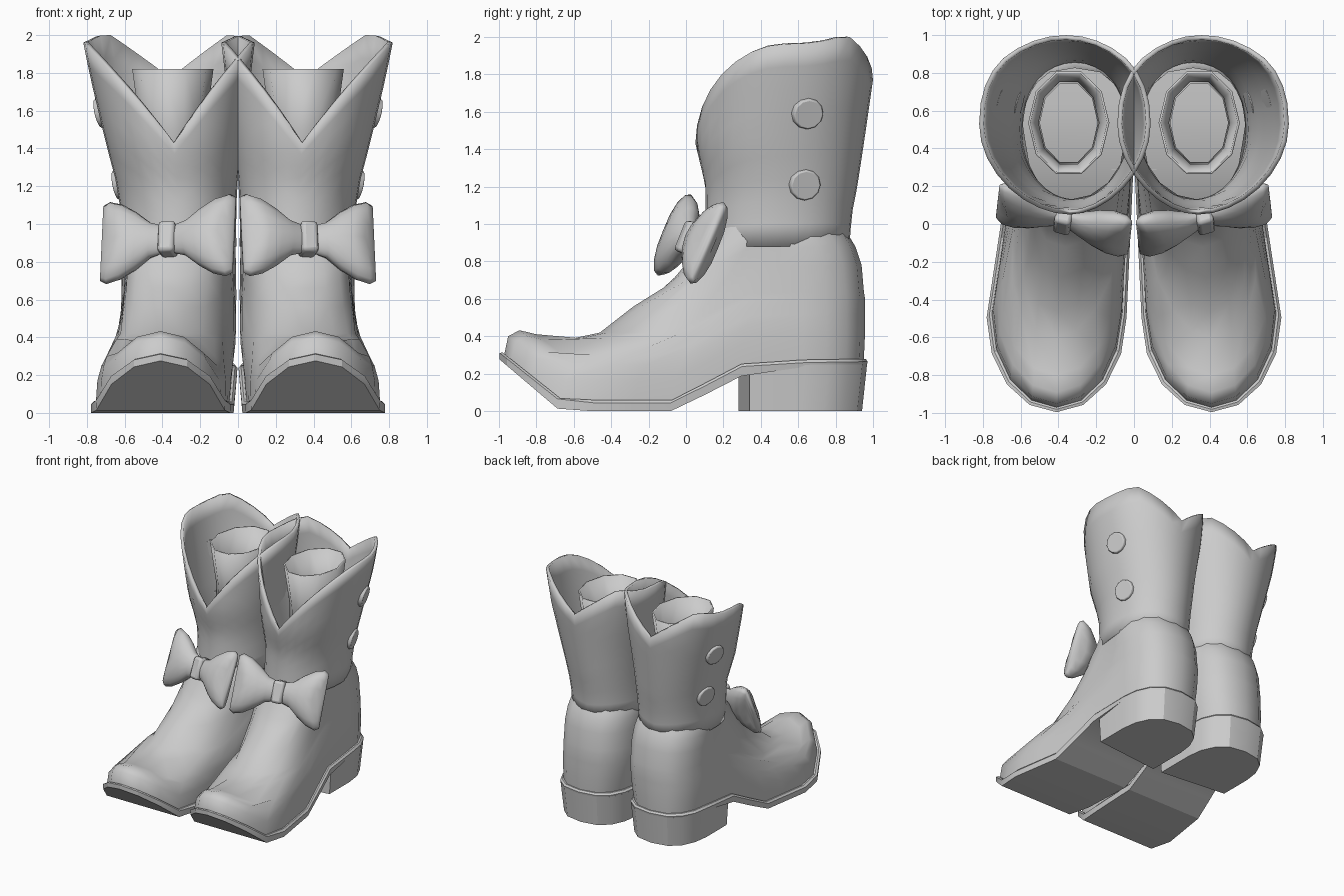
import bpy, bmesh, math
from mathutils import Matrix, Vector

cube = bpy.data.objects.get("Cube")
if cube:
    bpy.data.objects.remove(cube, do_unlink=True)

grey = bpy.data.materials.new("plain grey")
grey.use_nodes = True
COLOUR = (0.6, 0.6, 0.6, 1)
grey.diffuse_color = COLOUR
grey.node_tree.nodes["Principled BSDF"].inputs["Base Color"].default_value = COLOUR


def interp(keys, t):
    """Piecewise linear lookup; each key is (t, value, ...)."""
    if t <= keys[0][0]:
        return keys[0][1:]
    for a, b in zip(keys, keys[1:]):
        if t <= b[0]:
            f = (t - a[0]) / (b[0] - a[0])
            return tuple(p + (q - p) * f for p, q in zip(a[1:], b[1:]))
    return keys[-1][1:]


def finish(name, bm, angle=40, shell=0, bevel=0):
    """Turn the bmesh into an object, mirrored to make the pair."""
    bmesh.ops.recalc_face_normals(bm, faces=bm.faces)
    mesh = bpy.data.meshes.new(name)
    bm.to_mesh(mesh)
    bm.free()
    obj = bpy.data.objects.new(name, mesh)
    bpy.context.collection.objects.link(obj)
    mesh.materials.append(grey)
    bpy.ops.object.select_all(action="DESELECT")
    obj.select_set(True)
    bpy.context.view_layer.objects.active = obj
    bpy.ops.object.shade_smooth_by_angle(angle=math.radians(angle))
    if shell:
        mod = obj.modifiers.new("shell", "SOLIDIFY")
        mod.thickness, mod.offset = shell, -1
    if bevel:
        mod = obj.modifiers.new("bevel", "BEVEL")
        mod.width, mod.segments = bevel, 2
    obj.modifiers.new("pair", "MIRROR").use_mirror_merge = False
    return obj


def loft(bm, rings, caps=()):
    """Skin closed rings; cap chosen rings with strips across the width."""
    loops = [[bm.verts.new(p) for p in ring] for ring in rings]
    n = len(loops[0])
    for lo, hi in zip(loops, loops[1:]):
        for i in range(n):
            j = (i + 1) % n
            bm.faces.new((lo[i], lo[j], hi[j], hi[i]))
    for k in caps:
        v = loops[k]
        for i in range(n // 2):
            quad = [v[i], v[i + 1], v[-i - 1], v[-i % n]]
            bm.faces.new(list(dict.fromkeys(quad)))


SOLE_TOP = [(-1, .33), (-.66, .06), (-.07, .06), (.33, .27), (.97, .28)]
SOLE_LOW = [(-1, .28), (-.67, 0), (-.07, 0), (.3, .19), (.45, .235), (.97, .24)]


def foot_ring(front, back, wide_front, wide_back, profile, lift=0):
    """Foot-shaped outline from toe tip to heel tip and round again."""
    rf = min(.5, .43 * (back - front))
    rb = min(.33, .43 * (back - front))
    y0, y1 = front + rf, back - rb
    arc = [math.pi / 8 * i for i in range(5)]
    half = [(y0 - rf * math.cos(a), wide_front * math.sin(a)) for a in arc]
    half += [(y0 + (y1 - y0) * f, wide_front + (wide_back - wide_front) * f)
             for f in (.18, .365, .53, .7)]
    half += [(y1 + rb * math.sin(a), wide_back * max(0, math.cos(a)) ** .75) for a in arc]
    pts = [(y, w) for y, w in half] + [(y, -w) for y, w in half[-2:0:-1]]
    lean = .017 * min(1, lift / .3)
    return [Vector((.41 - (.08 + lean) * min(1, max(0, y + .5) / .8) + w, y,
                    interp(profile, y)[0] + lift)) for y, w in pts]


# Foot upper, open at the ankle
bm = bmesh.new()
UPPER = [(0, -.97, .95, .345, .285), (.11, -.95, .955, .34, .297), (.19, -.89, .955, .325, .302),
         (.24, -.8, .955, .31, .304), (.33, -.6, .955, .28, .304), (.36, -.46, .95, .275, .304),
         (.5, -.28, .938, .27, .302), (.6, -.12, .905, .272, .3), (.65, -.06, .875, .275, .295),
         (.69, 0, .85, .27, .285), (.74, .05, .835, .265, .28), (.8, .13, .825, .26, .275)]
loft(bm, [foot_ring(f, b, wf, wb, SOLE_TOP, h) for h, f, b, wf, wb in UPPER])
finish("foot_upper", bm, 80)

# Sole with turned-up toe
bm = bmesh.new()
loft(bm, [foot_ring(-.995, .965, .368, .305, SOLE_LOW),
          foot_ring(-.995, .97, .37, .31, SOLE_TOP, -.015),
          foot_ring(-.98, .96, .357, .297, SOLE_TOP)], [0, -1])
finish("sole", bm, 25)

# Heel block, tapering downwards
bm = bmesh.new()


def heel_ring(z, back, wide):
    arc = [math.pi / 8 * i for i in range(9)]
    pts = [Vector((.33 + wide, .34, z))]
    pts += [Vector((.33 + wide * math.copysign(abs(math.cos(a)) ** .75, math.cos(a)),
                    back - .33 + .33 * math.sin(a), z)) for a in arc]
    return pts + [Vector((.33 - wide, .28, z))]


HEEL_TOP = .25
loft(bm, [heel_ring(0, .94, .29), heel_ring(HEEL_TOP, .967, .308)])
for z in (0, HEEL_TOP):
    bm.faces.new([v for v in bm.verts if abs(v.co.z - z) < .001])
finish("heel", bm, 30)

# Flared shaft: centre x, radius x, centre y, radius y by height
SHAFT = [(.88, .312, .303, .485, .388), (1.05, .315, .305, .495, .39), (1.2, .322, .317, .51, .405),
         (1.43, .34, .36, .5, .45), (1.78, .358, .425, .525, .475), (2.0, .367, .46, .53, .47)]


def rim_height(c, s):
    c = abs(c)
    if s < 0:
        return 1.43 + .53 * c ** 1.05
    return 1.77 + .23 * min(1, c * 1.4) - .2 * max(0, c - .8)


bm = bmesh.new()
SIDES, STEPS = 32, 9
rings = []
for k in range(STEPS + 1):
    ring = []
    for i in range(SIDES):
        a = 2 * math.pi * i / SIDES
        c, s = math.cos(a), math.sin(a)
        z = .88 + (rim_height(c, s) - .88) * k / STEPS
        cx, rx, cy, ry = interp(SHAFT, z)
        bulge = max(0, s) ** .88 if s > 0 else s
        ring.append((cx + rx * c, cy + ry * bulge, z))
    rings.append(ring)
loft(bm, rings)
finish("shaft", bm, 50, shell=.025)

# Inner leg tube
bm = bmesh.new()
loft(bm, [[(.345 + rx * math.cos(math.pi * i / 5), .535 + ry * math.sin(math.pi * i / 5), z)
           for i in range(10)]
          for z, rx, ry in ((.9, .165, .23), (1.5, .172, .24), (1.82, .215, .285))])
finish("inner_tube", bm, 50, shell=.012)

# Side buttons, seated along the shaft normal
for label, y, z in (("upper", .65, 1.59), ("lower", .635, 1.21)):
    cx, rx, cy, ry = interp(SHAFT, z)
    s = (y - cy) / ry
    c = math.sqrt(1 - s * s)
    normal = Vector((c / rx, s / ry, -.6)).normalized()
    bm = bmesh.new()
    place = (Matrix.Translation((cx + rx * c, y, z))
             @ normal.to_track_quat("Z", "Y").to_matrix().to_4x4())
    bmesh.ops.create_cone(bm, cap_ends=True, segments=12, radius1=.092, radius2=.08,
                          depth=.045, matrix=place)
    finish(label + "_button", bm, 30, bevel=.006)

# Bow: puffed wings and a knot, leaning back and turned outwards
bow = (Matrix.Translation((.37, .025, .92)) @ Matrix.Rotation(math.radians(17), 4, "Z")
       @ Matrix.Rotation(math.radians(-22), 4, "X") @ Matrix.Rotation(math.radians(4), 4, "Y"))
WING = [(.03, .08, .035), (.1, .1, .06), (.18, .165, .08), (.26, .215, .088),
        (.33, .235, .078), (.365, .215, .04)]
for label, side in (("outer", 1), ("inner", -1)):
    bm = bmesh.new()
    rings = []
    for d, tall, thick in WING:
        ring = []
        for i in range(16):
            a = math.pi * i / 8
            dip = .12 * d * (1 - abs(math.sin(a)))
            ring.append(bow @ Vector((side * (d - dip), thick * math.cos(a), tall * math.sin(a))))
        rings.append(ring)
    loft(bm, rings, [0, -1])
    finish(label + "_bow_wing", bm, 60)

bm = bmesh.new()
bmesh.ops.create_cube(bm, size=1, matrix=bow @ Matrix.Diagonal((.09, .115, .175, 1)))
finish("bow_knot", bm, 40, bevel=.02)
